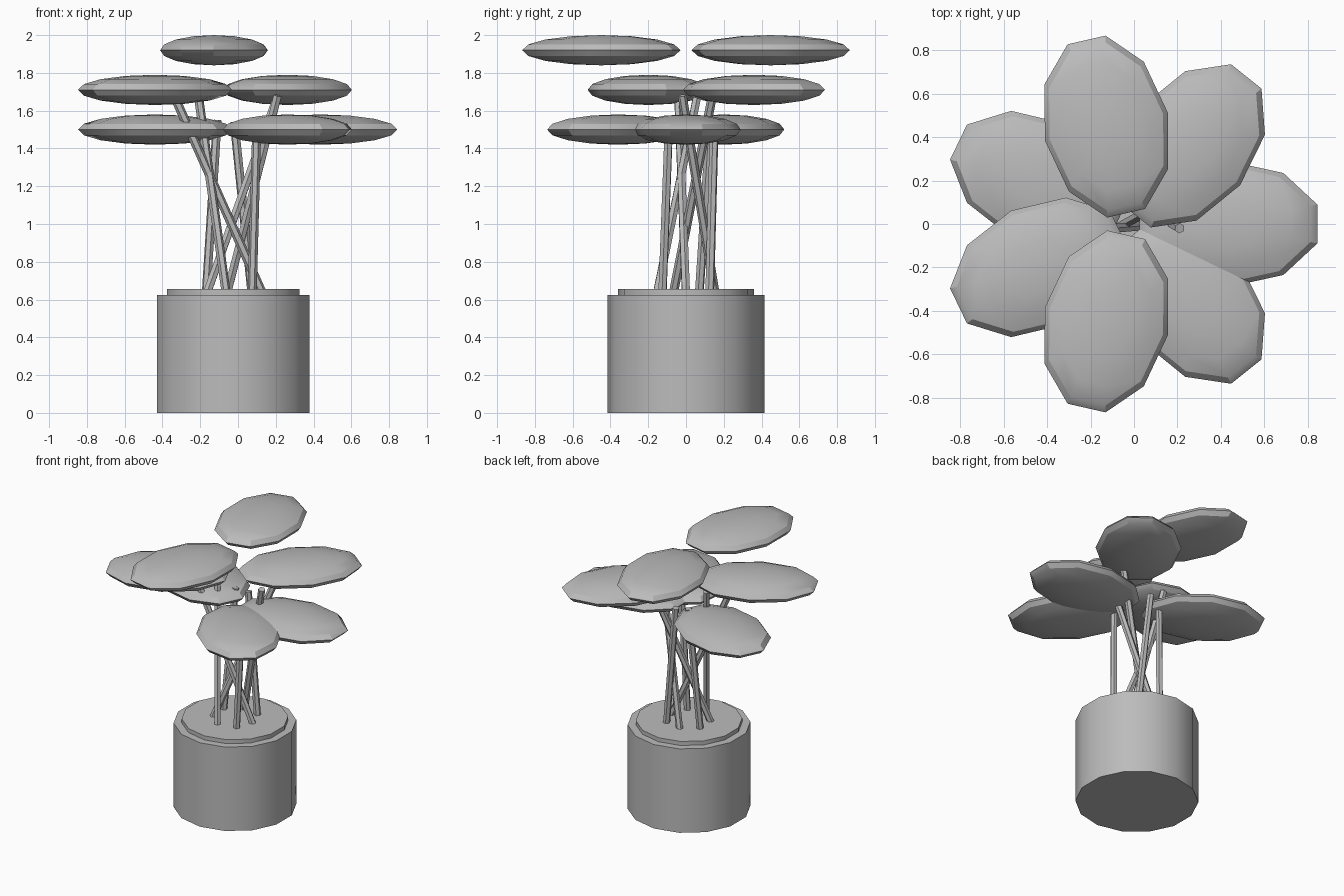
import bpy
from math import cos, sin, tau, radians
from mathutils import Vector

cube = bpy.data.objects.get("Cube")
if cube:
    bpy.data.objects.remove(cube, do_unlink=True)

grey = bpy.data.materials.new("plain grey")
grey.use_nodes = True
grey.diffuse_color = (0.5, 0.5, 0.5, 1)
grey.node_tree.nodes["Principled BSDF"].inputs["Base Color"].default_value = (0.5, 0.5, 0.5, 1)

AXIS = Vector((-0.025, 0, 0))   # plant axis
COUNT = 7


def ring(i, radius, z):
    a = tau * i / COUNT
    return AXIS + Vector((radius * cos(a), radius * sin(a), z))


def finish(name):
    ob = bpy.context.object
    ob.name = name
    ob.data.materials.append(grey)
    bpy.ops.object.transform_apply(location=False, rotation=False, scale=True)
    bpy.ops.object.shade_smooth_by_angle(angle=radians(30))
    return ob


def cylinder(name, start, end, radius, sides):
    axis = end - start
    bpy.ops.mesh.primitive_cylinder_add(vertices=sides, radius=radius, depth=axis.length,
                                        location=(start + end) / 2)
    ob = finish(name)
    if axis.x or axis.y:
        ob.rotation_euler = axis.to_track_quat("Z", "Y").to_euler()


# Pot and soil disc
cylinder("pot", AXIS, AXIS + Vector((0, 0, 0.625)), 0.415, 14)
cylinder("soil", AXIS + Vector((0, 0, 0.6)), AXIS + Vector((0, 0, 0.655)), 0.36, 14)

# Flattened leaf pads in three repeating tiers
for i in range(COUNT):
    bpy.ops.mesh.primitive_uv_sphere_add(segments=10, ring_count=8, radius=1,
                                         location=ring(i, 0.46, 1.5 + 0.21 * (i % 3)))
    bpy.context.object.scale = (0.43, 0.29, 0.08)
    finish(f"leaf_{i + 1}").rotation_euler.z = tau * i / COUNT

# Leaning stems, from a ring in the soil to their tops
stem_tops = [(-0.33, -0.04, 1.66), (-0.02, 0.15, 1.54), (0.21, -0.02, 1.68),
             (-0.11, 0.13, 1.55), (0.21, 0.14, 1.68), (-0.21, 0.06, 1.68),
             (0.10, -0.09, 1.54)]
for i, top in enumerate(stem_tops):
    cylinder(f"stem_{i + 1}", ring(i, 0.16, 0.62), Vector(top), 0.024, 6)
